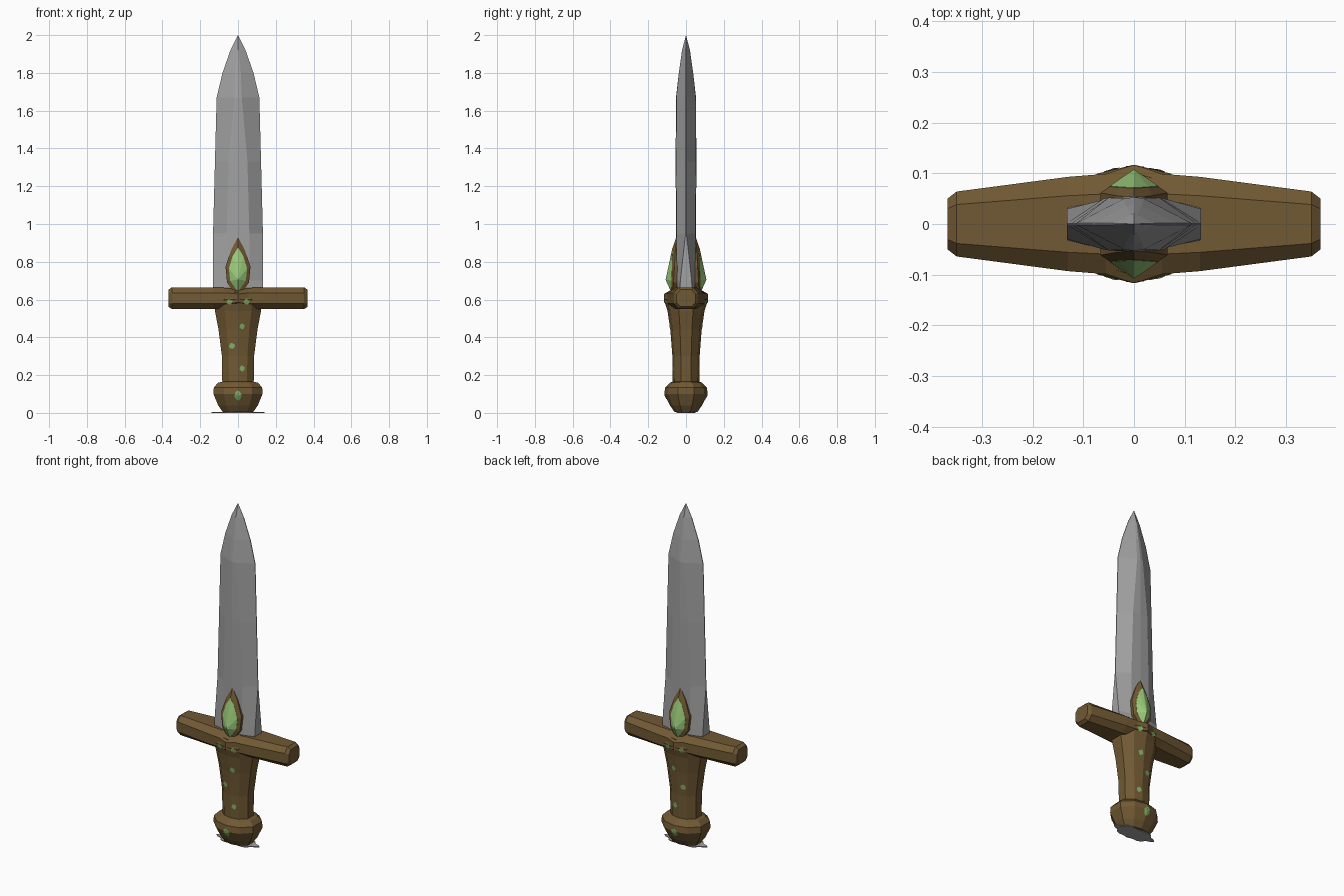
import bpy, math
from mathutils import Vector
from mathutils.bvhtree import BVHTree

if "Cube" in bpy.data.objects:
    bpy.data.objects.remove(bpy.data.objects["Cube"])


def material(name, rgb):
    m = bpy.data.materials.new(name)
    m.diffuse_color = (*rgb, 1)
    m.use_nodes = True
    m.node_tree.nodes["Principled BSDF"].inputs["Base Color"].default_value = m.diffuse_color
    return m


STEEL = material("steel grey", (0.36, 0.36, 0.36))
WOOD = material("brown wood", (0.165, 0.1, 0.034))
GREEN = material("light green", (0.33, 0.6, 0.2))
MOSS = material("moss green", (0.22, 0.45, 0.14))
solid_v, solid_f = [], []   # wooden surfaces the spots are projected on


def make(name, verts, faces, mat, fix=True):
    me = bpy.data.meshes.new(name)
    me.from_pydata(verts, [], faces)
    if fix:
        import bmesh
        bm = bmesh.new()
        bm.from_mesh(me)
        bmesh.ops.recalc_face_normals(bm, faces=bm.faces)
        bm.to_mesh(me)
        bm.free()
    me.materials.append(mat)
    ob = bpy.data.objects.new(name, me)
    bpy.context.collection.objects.link(ob)
    return ob


def loft(name, rings, mat, apex=None, collect=False):
    n = len(rings[0])
    verts = [p for r in rings for p in r]
    faces = [(k * n + i, k * n + (i + 1) % n, (k + 1) * n + (i + 1) % n, (k + 1) * n + i)
             for k in range(len(rings) - 1) for i in range(n)]
    faces.append(tuple(range(n)))
    last = (len(rings) - 1) * n
    if apex:
        verts.append(apex)
        faces += [(last + i, last + (i + 1) % n, len(verts) - 1) for i in range(n)]
    else:
        faces.append(tuple(range(last, last + n)))
    if collect:
        off = len(solid_v)
        solid_v.extend(Vector(v) for v in verts)
        solid_f.extend(tuple(i + off for i in f) for f in faces)
    return make(name, verts, faces, mat)


def around(half):
    """Complete a right-hand half outline by mirroring in x."""
    return half + [(-x, y) for x, y in reversed(half) if abs(x) > 1e-6]


# Blade: blunt edge at the base, sharp above, pointed tip
blade = []
for z, w, e, c, d in [(0.62, 0.13, 0.034, 0.06, 0.048), (0.70, 0.132, 0.03, 0.06, 0.048),
                      (0.95, 0.132, 0.002, 0.06, 0.05), (1.33, 0.122, 0.002, 0.05, 0.052),
                      (1.67, 0.113, 0.002, 0.02, 0.05), (1.80, 0.082, 0.002, 0.015, 0.035),
                      (1.92, 0.04, 0.0015, 0.006, 0.018)]:
    half = [(0, -d - 0.003), (c, -d), (w, -e), (w, e), (c, d), (0, d + 0.003)]
    blade.append([(x, y, z) for x, y in around(half)])
loft("blade", blade, STEEL, apex=(0, 0, 2.0))

# Grip and pommel: ten-sided with a ridge at front and back
SECTION = around([(0, -1), (0.58, -0.85), (1, -0.38), (1, 0.38), (0.58, 0.85), (0, 1)])


def turned(name, rows):
    loft(name, [[(x * w, y * d, z) for x, y in SECTION] for z, w, d in rows], WOOD, collect=True)


turned("grip", [(0.14, 0.083, 0.07), (0.30, 0.085, 0.072), (0.44, 0.103, 0.083),
                (0.54, 0.122, 0.098), (0.60, 0.125, 0.117), (0.64, 0.10, 0.10)])
turned("pommel", [(0.004, 0.08, 0.06), (0.04, 0.105, 0.085), (0.10, 0.13, 0.115),
                  (0.135, 0.128, 0.11), (0.16, 0.105, 0.085), (0.165, 0.085, 0.07)])

# Crossguard: chamfered bar tapering to the ends
BAR = [(-1, -0.5), (-0.6, -1), (0.6, -1), (1, -0.5), (1, 0.5), (0.6, 1), (-0.6, 1), (-1, 0.5)]
stations = [(0.368, 0.05, 0.045), (0.35, 0.064, 0.058), (0.13, 0.093, 0.057), (0.055, 0.099, 0.055)]
stations += [(0, 0.117, 0.045)] + [(-x, y, z) for x, y, z in reversed(stations)]
loft("crossguard", [[(x, a * hy, 0.607 + b * hz) for a, b in BAR] for x, hy, hz in stations],
     WOOD, collect=True)

# Leaf-shaped frame and green gem on both sides
FRAME = around([(0, 0.93), (0.035, 0.865), (0.066, 0.775), (0.058, 0.69), (0, 0.61)])
GEM = around([(0, 0.875), (0.028, 0.83), (0.048, 0.765), (0.042, 0.70), (0, 0.64)])
for s, side in ((-1, "front"), (1, "back")):
    inner = [(x, s * (0.07 + (0.9 - z) * 0.03), z) for x, z in GEM]
    loft(side + "_leaf_frame",
         [[(x, s * 0.025, z) for x, z in FRAME],
          [(x, s * (0.052 + (0.93 - z) * 0.06), z) for x, z in FRAME],
          inner], WOOD)
    loft(side + "_gem", [[(x, y - s * 0.01, z) for x, y, z in inner],
                         [(x, y + s * 0.001, z) for x, y, z in inner]],
         GREEN, apex=(0, s * 0.108, 0.705))

# Moss spots lying on the wood, mirrored front and back
tree = BVHTree.FromPolygons(solid_v, solid_f)
for s, side in ((-1, "front"), (1, "back")):
    verts, faces = [], []
    for x, z, rx, rz in [(-0.045, 0.588, 0.017, 0.016), (0.045, 0.588, 0.017, 0.016),
                         (0.022, 0.458, 0.015, 0.017), (-0.032, 0.355, 0.017, 0.017),
                         (0.022, 0.235, 0.015, 0.017), (0, 0.092, 0.021, 0.028)]:
        base = len(verts)
        pts = [(x, z)] + [(x + rx * math.cos(a * math.pi / 4 + 0.3) * (1, 0.85)[a % 2],
                           z + rz * math.sin(a * math.pi / 4 + 0.3) * (1, 0.85)[a % 2])
                          for a in range(8)]
        for px, pz in pts:
            hit = tree.ray_cast(Vector((px, s, pz)), Vector((0, -s, 0)))[0]
            verts.append((px, hit.y + s * 0.003, pz))
        for i in range(8):
            a, b = base + 1 + i, base + 1 + (i + 1) % 8
            faces.append((base, a, b) if s < 0 else (base, b, a))
    make(side + "_moss_spots", verts, faces, MOSS, fix=False)

# Thin lobed plate under the pommel
plate = []
for i in range(28):
    a = i * math.tau / 28
    r = 0.9 + 0.1 * math.cos(6 * a)
    plate.append((0.14 * r * math.cos(a), 0.055 * r * math.sin(a)))
loft("base_plate", [[(x, y, z) for x, y in plate] for z in (0, 0.005)], STEEL)
